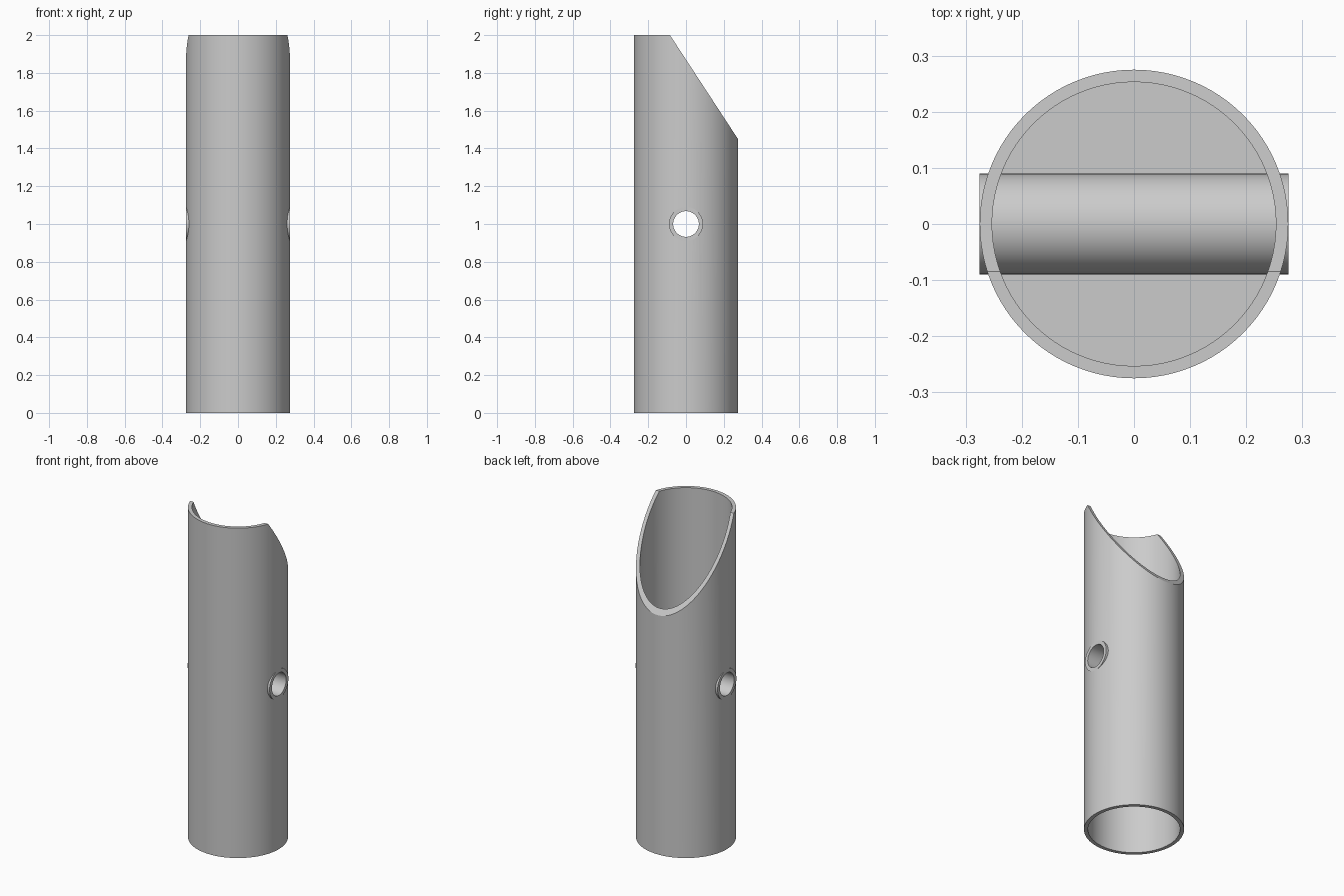
import bpy, bmesh, math
from mathutils import Matrix

OUTER, WALL, HEIGHT = 0.275, 0.022, 2.0
CROSS_R, CROSS_Z = 0.09, 1.0
CUT_Y, CUT_BACK_Z = -0.085, 1.45

cube = bpy.data.objects.get("Cube")
if cube:
    bpy.data.objects.remove(cube, do_unlink=True)

grey = bpy.data.materials.new("plain_grey")
grey.use_nodes = True
colour = (0.6, 0.6, 0.6, 1)
grey.diffuse_color = colour
grey.node_tree.nodes["Principled BSDF"].inputs["Base Color"].default_value = colour


def make_object(name, bm):
    bmesh.ops.recalc_face_normals(bm, faces=bm.faces)
    mesh = bpy.data.meshes.new(name)
    bm.to_mesh(mesh)
    bm.free()
    mesh.materials.append(grey)
    obj = bpy.data.objects.new(name, mesh)
    bpy.context.collection.objects.link(obj)
    return obj


def lathe(name, profile, segments, matrix=Matrix()):
    """Spin a closed (radius, height) profile around z, then place it."""
    bm = bmesh.new()
    rings = []
    for i in range(segments):
        a = 2 * math.pi * i / segments
        rings.append([bm.verts.new((r * math.cos(a), r * math.sin(a), z))
                      for r, z in profile])
    n = len(profile)
    for i in range(segments):
        a, b = rings[i], rings[(i + 1) % segments]
        for j in range(n):
            k = (j + 1) % n
            bm.faces.new((a[j], b[j], b[k], a[k]))
    bm.transform(matrix)
    return make_object(name, bm)


def cylinder(name, radius, depth, segments, matrix):
    bm = bmesh.new()
    bmesh.ops.create_cone(bm, cap_ends=True, segments=segments, radius1=radius,
                          radius2=radius, depth=depth, matrix=matrix)
    return make_object(name, bm)


def activate(obj):
    bpy.ops.object.select_all(action='DESELECT')
    obj.select_set(True)
    bpy.context.view_layer.objects.active = obj


def subtract(obj, cutter):
    cutter.hide_render = True
    mod = obj.modifiers.new("cut", 'BOOLEAN')
    mod.operation = 'DIFFERENCE'
    mod.solver = 'EXACT'
    mod.object = cutter
    activate(obj)
    bpy.ops.object.modifier_apply(modifier=mod.name)
    bpy.data.objects.remove(cutter, do_unlink=True)


def ring_profile(radius, z0, z1):
    inner = radius - WALL
    return [(radius, z0), (radius, z1), (inner, z1), (inner, z0)]


# Upright tube
main_tube = lathe("main_tube", ring_profile(OUTER, 0, HEIGHT), 96)

# Slanted cut at the top of the back
slope = (CUT_BACK_Z - HEIGHT) / (OUTER - CUT_Y)
far = OUTER + 0.2
side = [(CUT_Y - 0.2, HEIGHT - 0.2 * slope), (far, HEIGHT + slope * (far - CUT_Y)),
        (far, HEIGHT - 0.2 * slope)]
bm = bmesh.new()
ends = [[bm.verts.new((x, y, z)) for y, z in side] for x in (-1, 1)]
for end in ends:
    bm.faces.new(end)
for j in range(3):
    k = (j + 1) % 3
    bm.faces.new((ends[0][j], ends[0][k], ends[1][k], ends[1][j]))
subtract(main_tube, make_object("slant_cutter", bm))

# Holes through both side walls for the cross tube
across = Matrix.Translation((0, 0, CROSS_Z)) @ Matrix.Rotation(math.pi / 2, 4, 'Y')
subtract(main_tube, cylinder("hole_cutter", CROSS_R - WALL / 4, 1, 48, across))

# Hollow cross tube, flush with the sides
cross_tube = lathe("cross_tube", ring_profile(CROSS_R, -OUTER, OUTER), 48, across)

# Inner partition under the cross tube
partition = cylinder("partition", OUTER - WALL / 2, WALL, 96,
                     Matrix.Translation((0, 0, CROSS_Z - 0.081)))

for obj in (main_tube, cross_tube, partition):
    activate(obj)
    bpy.ops.object.shade_smooth_by_angle(angle=math.radians(30))
